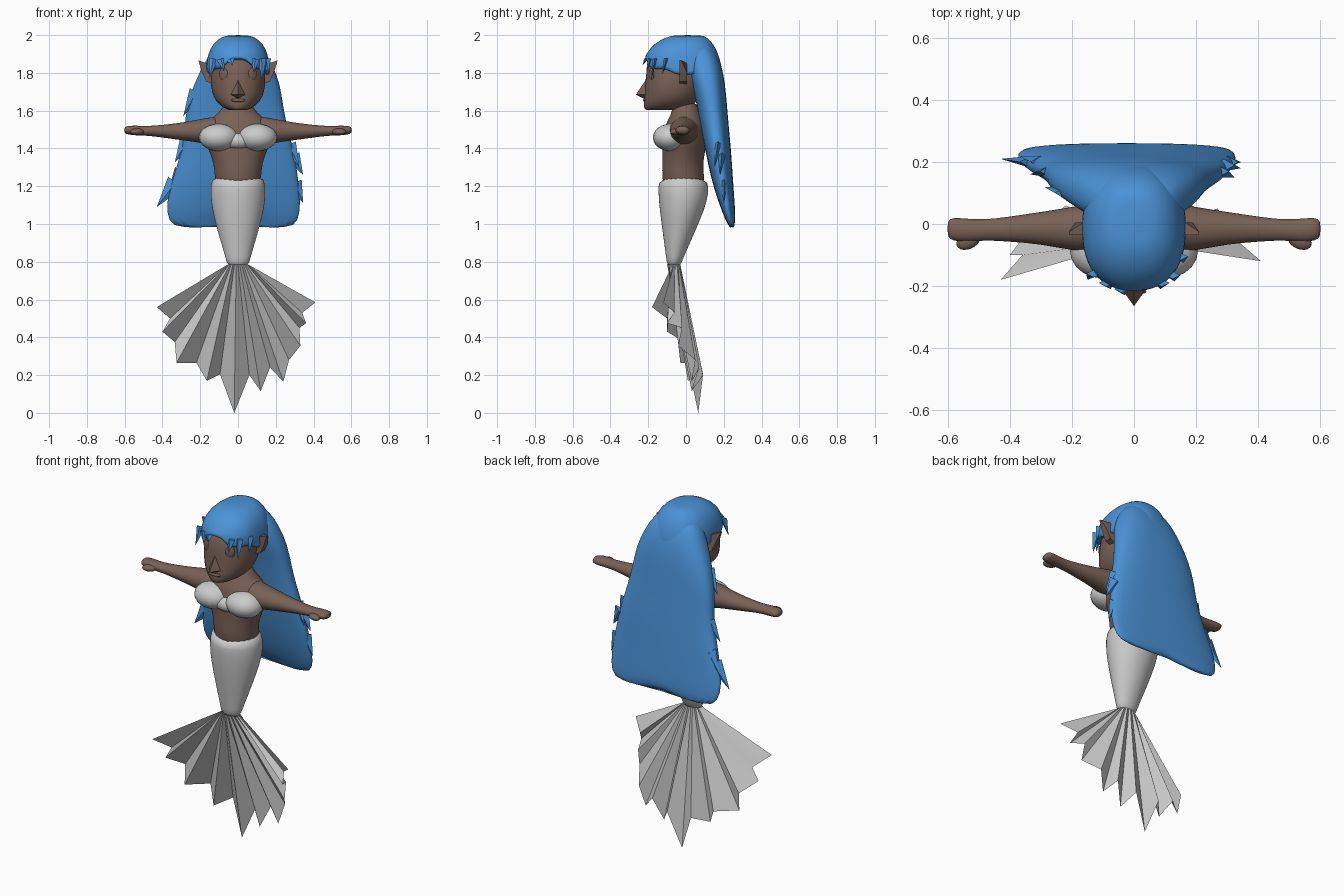
import bpy, bmesh, math
from mathutils import Vector, Matrix

if "Cube" in bpy.data.objects:
    bpy.data.objects.remove(bpy.data.objects["Cube"])


def material(name, rgb):
    m = bpy.data.materials.new(name)
    m.diffuse_color = (*rgb, 1)
    m.use_nodes = True
    m.node_tree.nodes["Principled BSDF"].inputs["Base Color"].default_value = m.diffuse_color
    return m


SKIN = material("brown skin", (0.19, 0.12, 0.093))
WHITE = material("pale grey", (0.6, 0.6, 0.6))
BLUE = material("blue hair", (0.07, 0.29, 0.68))


def finish(name, bm, mat, subsurf=0, angle=180):
    bmesh.ops.recalc_face_normals(bm, faces=bm.faces[:])
    me = bpy.data.meshes.new(name)
    bm.to_mesh(me)
    bm.free()
    me.materials.append(mat)
    ob = bpy.data.objects.new(name, me)
    bpy.context.collection.objects.link(ob)
    for o in bpy.context.selected_objects:
        o.select_set(False)
    ob.select_set(True)
    bpy.context.view_layer.objects.active = ob
    if angle == 180:
        me.polygons.foreach_set("use_smooth", [True] * len(me.polygons))
    elif angle:
        bpy.ops.object.shade_smooth_by_angle(angle=math.radians(angle))
    if subsurf:
        mod = ob.modifiers.new("smooth", 'SUBSURF')
        mod.levels = mod.render_levels = subsurf
    return ob


def loft(name, rings, mat, subsurf=1, angle=180, caps=True):
    bm = bmesh.new()
    loops = [[bm.verts.new(p) for p in r] for r in rings]
    n = len(loops[0])
    for a, b in zip(loops, loops[1:]):
        for i in range(n):
            j = (i + 1) % n
            bm.faces.new((a[i], a[j], b[j], b[i]))
    if caps:
        bm.faces.new(loops[0])
        bm.faces.new(loops[-1])
    return finish(name, bm, mat, subsurf, angle)


def power(v, p):
    return math.copysign(abs(v) ** p, v)


def level_ring(z, xl, xr, yf, yb, n=24, p=1.0):
    """Horizontal rounded ring between two x and two y limits."""
    cx, rx, cy, ry = (xl + xr) / 2, (xr - xl) / 2, (yf + yb) / 2, (yb - yf) / 2
    return [Vector((cx + rx * power(math.cos(2 * math.pi * i / n), p),
                    cy + ry * power(math.sin(2 * math.pi * i / n), p), z)) for i in range(n)]


def stack(table, **kw):
    return [level_ring(z, -rx, rx, yf, yb, **kw) for z, rx, yf, yb in table]


def blob(name, loc, radii, mat, turn=0):
    bm = bmesh.new()
    bmesh.ops.create_uvsphere(bm, u_segments=20, v_segments=12, radius=1)
    bm.transform(Matrix.Translation(loc) @ Matrix.Rotation(turn, 4, 'Z') @ Matrix.Diagonal((*radii, 1)))
    return finish(name, bm, mat)


def spike(name, base, tip, w, mat, depth=0.02):
    """Tapered flat lock of hair."""
    base, tip = Vector(base), Vector(tip)
    d = (tip - base).normalized()
    side = d.cross(Vector((0, 1, 0))).normalized() * w
    back = Vector((0, depth, 0))
    bm = bmesh.new()
    q = [bm.verts.new(base + o) for o in (side, back, -side, -back)]
    t = bm.verts.new(tip)
    for i in range(4):
        bm.faces.new((q[i], q[(i + 1) % 4], t))
    bm.faces.new(q)
    return finish(name, bm, mat, 0, 30)


# Torso and neck
loft("torso", stack([
    (1.15, .11, -.11, .09), (1.25, .125, -.130, .10), (1.32, .128, -.125, .088),
    (1.39, .155, -.125, .105), (1.45, .185, -.125, .11), (1.51, .185, -.115, .105),
    (1.555, .15, -.095, .095), (1.59, .095, -.075, .075), (1.65, .07, -.07, .06)]), SKIN)

# Tail with a V-shaped waistline
tail = stack([(1.25, .134, -.145, .112), (1.20, .147, -.148, .122), (1.12, .146, -.145, .114),
              (1.02, .125, -.133, .075), (.90, .09, -.116, .022), (.82, .066, -.105, -.015),
              (.77, .055, -.10, -.03)])
for v in tail[0]:
    v.z = 1.235 + .25 * abs(v.x)
loft("tail", tail, WHITE)

# Pleated tail fin, joining the tail end to a zigzag rim
rim = [(-.43, -.18, .56), (-.36, -.10, .50), (-.40, -.10, .43), (-.335, -.01, .375),
       (-.325, -.03, .265), (-.22, .06, .265), (-.165, .01, .17), (-.095, .09, .205),
       (-.02, .065, 0), (.06, .09, .20), (.12, .03, .115), (.17, .07, .24), (.24, .03, .165),
       (.27, .05, .28), (.33, -.04, .355), (.325, -.02, .45), (.36, -.10, .475),
       (.34, -.06, .53), (.41, -.12, .585)]
bm = bmesh.new()
edge = [bm.verts.new(p) for p in rim]
last = len(rim) - 1
ends = [bm.verts.new((s * .055, -.065, .785)) for s in (-1, 1)]
for s in (-1, 1):
    top = [ends[0]] + [bm.verts.new((-.055 * math.cos(math.pi * i / last),
                                     -.065 + s * .035 * math.sin(math.pi * i / last), .785))
                       for i in range(1, last)] + [ends[1]]
    for i in range(last):
        bm.faces.new((top[i], top[i + 1], edge[i + 1], edge[i]))
finish("tail_fin", bm, WHITE, 0, 25)

# Bandeau top
for s, side in ((-1, "left"), (1, "right")):
    blob(side + "_top_cup", (s * .102, -.085, 1.458), (.105, .09, .072), WHITE)
blob("top_bridge", (0, -.095, 1.44), (.09, .055, .045), WHITE)

# Arms with mitten hands
arm = [(.06, -.08, .08, 1.42, 1.575), (.13, -.09, .07, 1.41, 1.57), (.2, -.088, .056, 1.43, 1.556),
       (.3, -.066, .04, 1.443, 1.537), (.4, -.058, .025, 1.457, 1.525),
       (.48, -.052, .014, 1.468, 1.518), (.54, -.06, .018, 1.468, 1.522),
       (.585, -.055, .022, 1.473, 1.52), (.603, -.043, .012, 1.482, 1.512)]
for s, side in ((-1, "left"), (1, "right")):
    rings = []
    for x, y0, y1, z0, z1 in arm:
        rings.append([(s * x, (y0 + y1) / 2 + (y1 - y0) / 2 * math.cos(k * math.pi / 8),
                       (z0 + z1) / 2 + (z1 - z0) / 2 * math.sin(k * math.pi / 8)) for k in range(16)])
    loft(side + "_arm", rings, SKIN)
    blob(side + "_thumb", (s * .535, -.055, 1.488), (.04, .026, .018), SKIN, s * -.4)

# Head
loft("head", stack([
    (1.603, .035, -.20, -.02), (1.605, .06, -.222, .01), (1.63, .10, -.225, .04),
    (1.67, .132, -.222, .075), (1.73, .146, -.217, .10), (1.80, .146, -.214, .13),
    (1.88, .14, -.195, .15), (1.94, .10, -.13, .11), (1.965, .04, -.06, .05)]), SKIN)

# Nose
bm = bmesh.new()
v = [bm.verts.new(p) for p in ((0, -.205, 1.775), (.045, -.202, 1.685), (0, -.205, 1.655),
                               (-.045, -.202, 1.685), (0, -.265, 1.685))]
for i in range(4):
    bm.faces.new((v[i], v[(i + 1) % 4], v[4]))
finish("nose", bm, SKIN, 0, 60)
blob("mouth", (0, -.218, 1.655), (.04, .01, .009), SKIN)

for s, side in ((-1, "left"), (1, "right")):
    # Eyes
    blob(side + "_eye", (s * .077, -.183, 1.793), (.026, .009, .034), SKIN, s * .5)
    # Pointed ears
    bm = bmesh.new()
    outline = [(.13, 1.74), (.168, 1.755), (.19, 1.80), (.21, 1.867), (.165, 1.85), (.13, 1.84)]
    a = [bm.verts.new((s * x, -.035, z)) for x, z in outline]
    b = [bm.verts.new((s * x, .005 if x < .2 else -.025, z)) for x, z in outline]
    bm.faces.new(a)
    bm.faces.new(b)
    for i in range(6):
        bm.faces.new((a[i], a[(i + 1) % 6], b[(i + 1) % 6], b[i]))
    finish(side + "_ear", bm, SKIN, 0, 40)

# Hair cap with a fringe edge
cap = stack([(2.0, .05, -.06, .08), (1.99, .09, -.105, .11), (1.955, .133, -.17, .145),
             (1.905, .157, -.208, .17), (1.86, .168, -.216, .187), (1.82, .17, -.218, .195),
             (1.82, .145, -.195, .17)], n=32, p=.85)
for k, ring in enumerate(cap[4:]):
    for v in ring:
        low = 1.79 + .025 * math.sin(v.x * 60)
        if v.y < -.1:
            low = 1.875 if abs(v.x) < .07 else 1.82
        v.z = 1.905 + (low - 1.905) * (.5, 1, 1)[k]
loft("hair_cap", cap, BLUE)

# Long back hair with a wavy lower edge
back = [level_ring(*r, n=28, p=.8) for r in (
    (1.96, -.09, .09, .02, .11), (1.92, -.14, .14, .0, .155), (1.84, -.185, .185, .0, .19),
    (1.74, -.235, .225, .03, .208), (1.62, -.275, .24, .06, .218), (1.50, -.285, .265, .08, .228),
    (1.40, -.295, .295, .10, .238), (1.25, -.345, .32, .13, .248), (1.12, -.385, .335, .17, .257),
    (1.03, -.37, .32, .205, .262), (.985, -.32, .28, .23, .26))]
for k, lift in ((8, .015), (9, .03), (10, .045)):
    for v in back[k]:
        v.z += lift * max(0, math.cos(v.x * 6.5)) - .015
loft("back_hair", back, BLUE)

# Loose locks: along the hair edges, then on the fringe
for i, (b, t, w) in enumerate([
        ((-.27, .17, 1.44), (-.335, .16, 1.325), .04), ((-.33, .2, 1.22), (-.43, .21, 1.09), .05),
        ((-.30, .2, 1.28), (-.37, .22, 1.17), .04), ((.27, .17, 1.42), (.325, .15, 1.30), .04),
        ((.29, .19, 1.36), (.345, .18, 1.26), .04), ((.30, .2, 1.22), (.345, .2, 1.11), .04),
        ((-.22, .1, 1.7), (-.29, .12, 1.57), .04)]):
    spike(f"edge_lock_{i}", b, t, w, BLUE)
for i, (x, y, z, tx) in enumerate([(-.13, -.165, 1.77, -.15), (-.09, -.195, 1.81, -.075),
                                   (.09, -.195, 1.80, .085), (.125, -.17, 1.76, .13),
                                   (-.04, -.215, 1.84, -.03), (.15, -.11, 1.79, .16)]):
    spike(f"fringe_lock_{i}", (x, y + .005, 1.875), (tx, y - .015, z), .025, BLUE, .012)
